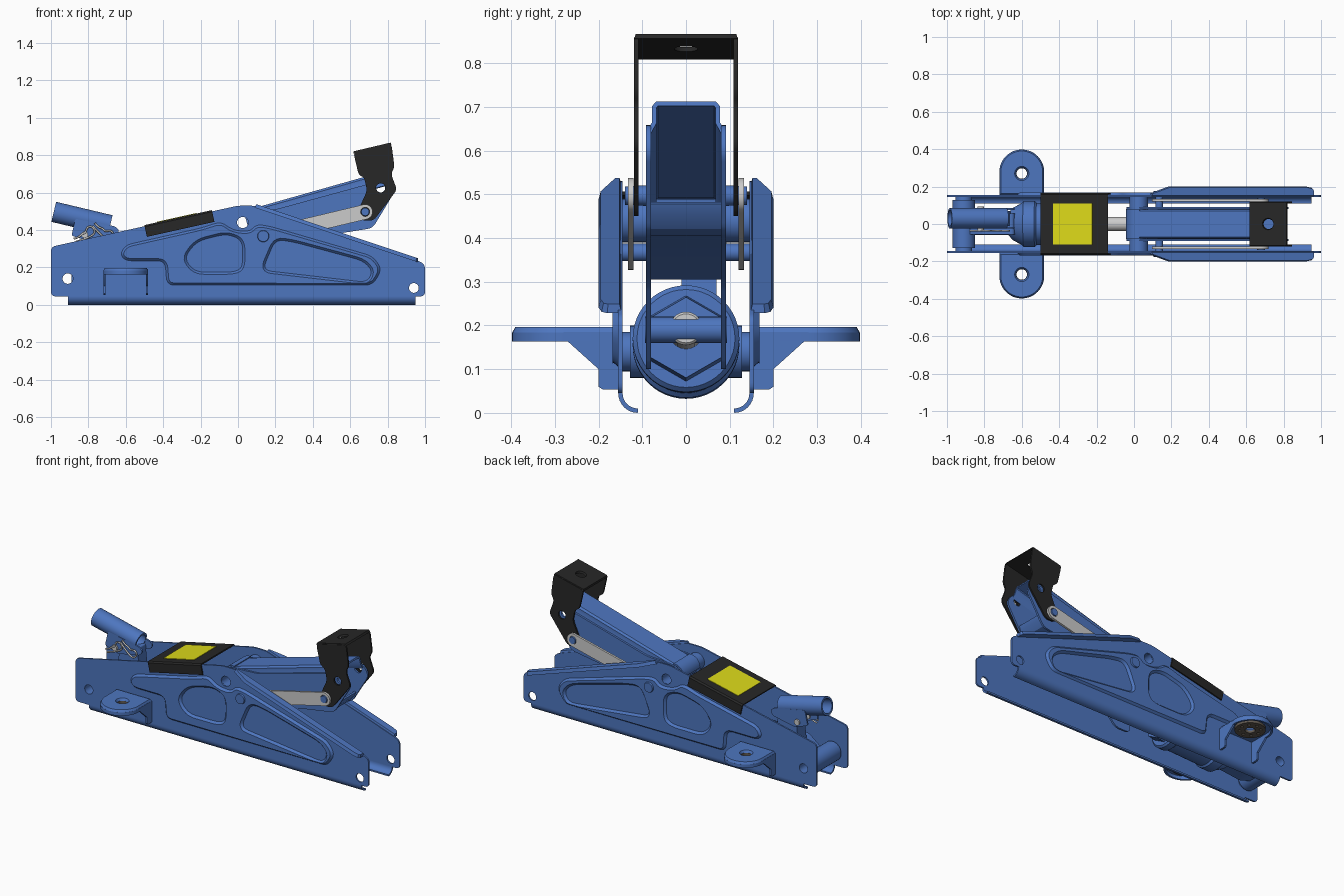
import bpy, bmesh
from math import sin, cos, pi, radians
from mathutils import Vector, Matrix

if "Cube" in bpy.data.objects:
    bpy.data.objects.remove(bpy.data.objects["Cube"])


def material(name, rgb):
    m = bpy.data.materials.new(name)
    m.diffuse_color = (*rgb, 1)
    m.use_nodes = True
    m.node_tree.nodes["Principled BSDF"].inputs["Base Color"].default_value = m.diffuse_color
    return m


BLUE = material("blue_paint", (0.075, 0.18, 0.52))
BLACK = material("black_paint", (0.02, 0.02, 0.02))
YELLOW = material("yellow_label", (0.72, 0.70, 0.01))
STEEL = material("steel", (0.6, 0.6, 0.6))
BROWN = material("bearing_brown", (0.12, 0.10, 0.08))


# ---------- helpers ----------
def circle(x, y, r, n=28, a0=0.0):
    return [(x + r * cos(a0 + 2 * pi * i / n), y + r * sin(a0 + 2 * pi * i / n)) for i in range(n)]


def arc(x, y, r, a, b, n=8):
    return [(x + r * cos(radians(a + (b - a) * i / n)), y + r * sin(radians(a + (b - a) * i / n)))
            for i in range(n + 1)]


def rounded(pts, r, n=5):
    """Fillet every corner of a closed outline."""
    P = [Vector(p) for p in pts]
    out = []
    for i, p in enumerate(P):
        a, b = P[i - 1] - p, P[(i + 1) % len(P)] - p
        s = p + a.normalized() * min(r, a.length * .45)
        e = p + b.normalized() * min(r, b.length * .45)
        for k in range(n + 1):
            t = k / n
            out.append(s * (1 - t) ** 2 + p * 2 * t * (1 - t) + e * t * t)
    return out


def offset(pts, d, closed=True):
    P = [Vector(p) for p in pts]
    n, out = len(P), []
    for i in range(n):
        e1 = (P[i] - P[i - 1]).normalized()
        e2 = (P[(i + 1) % n] - P[i]).normalized()
        if not closed and i == 0:
            e1 = e2
        if not closed and i == n - 1:
            e2 = e1
        m = Vector((-e1.y - e2.y, e1.x + e2.x))
        out.append(P[i] + m * (2 * d / max(m.dot(m), .5)))
    return out


def band(path, t):
    """Outline of a sheet of thickness t following an open path."""
    return offset(path, t / 2, False) + offset(path, -t / 2, False)[::-1]


def slot(p, q, r):
    d = Vector(q) - Vector(p)
    a = d.angle_signed(Vector((1, 0))) * 180 / pi
    return arc(*p, r, a + 90, a + 270, 12) + arc(*q, r, a - 90, a + 90, 12)


def area(P):
    return sum(P[i - 1][0] * P[i][1] - P[i][0] * P[i - 1][1] for i in range(len(P)))


def finish(name, bm, M, mat):
    bm.transform(M)
    bmesh.ops.recalc_face_normals(bm, faces=bm.faces[:])
    me = bpy.data.meshes.new(name)
    bm.to_mesh(me)
    bm.free()
    me.materials.append(mat)
    ob = bpy.data.objects.new(name, me)
    bpy.context.collection.objects.link(ob)
    return ob


def prism(name, M, t, outline, holes=(), mat=BLUE, taper=0.0):
    """Extrude an outline with holes by t along local z; taper chamfers the far side."""
    bm = bmesh.new()
    caps = ([], [])
    for i, L in enumerate([outline, *holes]):
        L = [Vector(p) for p in L]
        if (area(L) > 0) != (i == 0):
            L.reverse()
        top = offset(L, taper) if taper else L
        lo = [bm.verts.new((p.x, p.y, 0)) for p in L]
        hi = [bm.verts.new((p.x, p.y, t)) for p in top]
        for k in range(len(L)):
            bm.faces.new((lo[k - 1], lo[k], hi[k], hi[k - 1]))
            caps[0].append(bm.edges.get((lo[k - 1], lo[k])))
            caps[1].append(bm.edges.get((hi[k - 1], hi[k])))
    for c in caps:
        bmesh.ops.triangle_fill(bm, use_beauty=True, edges=c, normal=(0, 0, 1))
    return finish(name, bm, M, mat)


def lathe(name, M, profile, mat=BLUE):
    bm = bmesh.new()
    vs = [bm.verts.new((x, r, 0)) for x, r in profile]
    es = [bm.edges.new(p) for p in zip(vs, vs[1:])]
    bmesh.ops.spin(bm, geom=vs + es, cent=(0, 0, 0), axis=(1, 0, 0), angle=2 * pi, steps=48)
    bmesh.ops.remove_doubles(bm, verts=bm.verts[:], dist=1e-5)
    return finish(name, bm, M, mat)


def frame(x, y, z, o):
    M = Matrix((x, y, z)).transposed().to_4x4()
    M.translation = o
    return M


def side(y, s=1):            # outline in x-z, extruded away from the middle
    return frame((1, 0, 0), (0, 0, 1), (0, s, 0), (0, y * s, 0))


def cross(x, z=0, deg=0, y=0):    # outline in y-z, extruded along a sloping x
    a = radians(deg)
    return frame((0, 1, 0), (-sin(a), 0, cos(a)), (cos(a), 0, sin(a)), (x, y, z))


def flat(x, z, deg=0):       # outline in plan, extruded upwards
    a = radians(deg)
    return frame((cos(a), 0, sin(a)), (0, 1, 0), (-sin(a), 0, cos(a)), (x, 0, z))


PIVOT, REAR, LINK_LOW, LINK_TOP, EYE = (.025, .44), (-.91, .14), (.135, .367), (.68, .497), (.763, .625)
plate = rounded([(-1, .045), (-1, .31), (0, .53), (.09, .53), (.965, .235), (1, .215), (1, .045)], .025)
emboss = rounded([(-.63, .27), (-.6, .32), (-.2, .41), (-.09, .445), (-.03, .40), (.06, .39), (.1, .43),
                  (.17, .42), (.72, .26), (.77, .19), (.72, .105), (-.38, .105), (-.39, .235), (-.6, .235)], .04)
window_a = rounded([(-.29, .25), (-.22, .34), (-.06, .38), (.025, .345), (.025, .2), (-.02, .175), (-.23, .175)], .05)
window_b = rounded([(.13, .185), (.2, .35), (.3, .335), (.67, .235), (.72, .18), (.69, .12)], .05)

for s, tag in ((1, "left"), (-1, "right")):
    # frame side plate with pressed panel, bottom curl and top flange
    prism(f"side_plate_{tag}", side(.145, s), .01, plate,
          [circle(*REAR, .028), circle(.94, .09, .026), circle(*PIVOT, .031)])
    prism(f"side_panel_{tag}", side(.155, s), .013, emboss, [window_a, window_b], taper=.012)
    prism(f"side_boss_{tag}", side(.155, s), .022, circle(*LINK_LOW, .035), taper=.006)
    curl = [(s * y, z) for y, z in [(.15, .05)] + arc(.11, .045, .04, 0, -90)]
    prism(f"bottom_curl_{tag}", cross(-.91), 1.86, band(curl, .01))
    prism(f"top_flange_{tag}", flat(.088, .52, -18.5), .02,
          [(x, s * y) for x, y in [(0, .147), (0, .165), (.1, .2), (.88, .2), (.91, .193), (.92, .18), (.92, .147)]],
          taper=.005)

    # caster wing: top, skirt, gussets and bearing
    tip = [(-.72, .155)] + arc(-.6, .278, .12, 180, 0, 24) + [(-.48, .155)]
    prism(f"wing_top_{tag}", flat(0, .183), .014, [(x, s * y) for x, y in tip], [circle(-.6, s * .27, .03)], taper=.008)
    rim = [(-.714, .155)] + arc(-.6, .278, .114, 180, 0, 24) + [(-.486, .155)]
    prism(f"wing_skirt_{tag}", flat(0, .163), .021, [(x, s * y) for x, y in band(rim, .012)])
    gusset = [(.155, .185), (.28, .185), (.27, .163), (.2, .1), (.2, .06), (.19, .053), (.155, .053)]
    for x in (-.72, -.492):
        prism(f"wing_gusset_{tag}", cross(x), .012, [(s * y, z) for y, z in gusset])
    prism(f"wing_bearing_{tag}", flat(0, .168), .015, circle(-.6, s * .27, .085),
          [circle(-.6, s * .27, .028)] + [circle(*p, .009, 10) for p in circle(-.6, s * .27, .058, 8)], BROWN)

    # lift arm cheek
    cheek = rounded([(-.04, .41), (-.01, .49), (.05, .503), (.2, .51), (.73, .655), (.80, .66), (.835, .60),
                     (.72, .41), (.5, .375), (.25, .30), (.06, .10), (-.04, .10)], .03)
    prism(f"arm_cheek_{tag}", side(.08, s), .012, cheek, [circle(*PIVOT, .03), circle(*EYE, .024)])

    # parallel link and its pins
    prism(f"link_{tag}", side(.12, s), .013, slot(LINK_LOW, LINK_TOP, .04),
          [circle(*LINK_LOW, .02), circle(*LINK_TOP, .024)], STEEL)
    prism(f"link_low_pin_{tag}", side(.09, s), .06, circle(*LINK_LOW, .02))
    prism(f"link_top_pin_{tag}", side(.085, s), .054, circle(*LINK_TOP, .024), taper=.003)

    # saddle leg
    leg = rounded([(.617, .815), (.82, .863), (.837, .735), (.818, .70), (.85, .615), (.725, .45),
                   (.66, .45), (.64, .50), (.69, .61), (.675, .68), (.645, .695)], .022)
    prism(f"saddle_leg_{tag}", side(.109, s), .01, leg, [circle(*EYE, .025), circle(*LINK_TOP, .022)], BLACK)

# hollow cross tubes
for name, p, ro, half in (("arm_pivot_tube", PIVOT, .05, .15), ("rear_tube", REAR, .06, .128)):
    prism(name, side(-half), half * 2, circle(*p, ro), [circle(*p, .03)])
for s in (1, -1):
    prism("rear_spacer", side(.128, s), .018, circle(*REAR, .045), [circle(*REAR, .029)])

# lift arm roof and belly
roof = [(-.086, -.075), (-.073, -.05), (-.073, -.012), (-.066, -.004),
        (.066, -.004), (.073, -.012), (.073, -.05), (.086, -.075)]
prism("arm_roof", cross(.03, .5, 15.8), .775, band(roof, .01))
prism("arm_back", side(-.08), .16, band(arc(*PIVOT, .062, 180, 85), .01))
prism("arm_belly", side(-.08), .16, band([(.25, .31), (.5, .385), (.66, .41), (.71, .425), (.735, .455), (.745, .48)], .01))

# saddle top
prism("saddle_top", flat(.617, .808, 13.3), .012, rounded([(0, -.119), (.21, -.119), (.21, .119), (0, .119)], .006),
      [circle(.105, 0, .027)], BLACK, taper=.004)

# warning cover and label
cover = [(-.162, -.06), (-.162, -.006), (-.156, 0), (.156, 0), (.162, -.006), (.162, -.06)]
prism("cover", cross(-.5, .422, 12.5), .37, band(cover, .008), mat=BLACK)
prism("cover_label", flat(-.5, .422, 12.5), .007, [(.07, -.11), (.285, -.11), (.285, .11), (.07, .11)], mat=YELLOW)

# hydraulic unit, tilted slightly upward
tilt = Matrix.Translation((-.5, 0, .158)) @ Matrix.Rotation(radians(-2.5), 4, 'Y')
lathe("hydraulic_body", tilt, [(-.35, 0), (-.35, .06), (-.17, .06), (-.15, .085), (-.1, .112), (-.09, .122), (-.03, .122),
                               (-.02, .112), (.22, .112), (.23, .122), (.27, .122), (.28, .112), (.28, 0)])
prism("hex_nut", tilt @ cross(.28), .05, circle(0, 0, .098, 6, pi / 2), taper=.005)
lathe("ram_rod", Matrix.Translation((0, 0, .012)) @ tilt, [(.32, 0), (.32, .038), (.53, .038), (.535, .033), (.535, 0)], STEEL)
prism("ram_pin", side(-.094), .188, circle(.015, .19, .03))
prism("pump_base", side(-.055), .11, rounded([(-.89, .10), (-.89, .18), (-.8, .25), (-.64, .25), (-.62, .09), (-.8, .07)], .02))
prism("pump_stem", side(-.01), .08, rounded([(-.82, .2), (-.80, .38), (-.68, .40), (-.66, .2)], .01))

# handle socket and yoke
prism("handle_socket", cross(-.985, .497, -13.4, .03), .31, circle(0, 0, .055), [circle(0, 0, .043)])
for y in (-.025, .075):
    prism("socket_yoke", side(y), .01, rounded([(-.89, .37), (-.87, .46), (-.66, .42), (-.635, .40), (-.65, .37), (-.8, .34)], .012))
    prism("yoke_pin", side(y - .012), .03, circle(-.82, .375, .018), mat=STEEL)

# spring clips
for x, z, deg in ((-.83, .37, 30), (-.73, .40, -35)):
    cu = bpy.data.curves.new("spring_clip", 'CURVE')
    cu.dimensions, cu.bevel_depth, cu.bevel_resolution = '3D', .005, 2
    sp = cu.splines.new('NURBS')
    path = [(-.05, .01), (-.02, .0), (0, .015), (.02, -.0), (.04, .03), (.07, .02), (.07, -.02), (.04, -.03), (-.05, -.01)]
    sp.points.add(len(path) - 1)
    c, d = cos(radians(deg)), sin(radians(deg))
    for p, (u, v) in zip(sp.points, path):
        p.co = (x + u * c - v * d, -.036, z + u * d + v * c, 1)
    sp.use_endpoint_u = True
    cu.materials.append(STEEL)
    bpy.context.collection.objects.link(bpy.data.objects.new("spring_clip", cu))

# smooth rounded surfaces, keep sharp edges
for ob in bpy.context.scene.objects:
    ob.select_set(ob.type == 'MESH')
    if ob.type == 'MESH':
        bpy.context.view_layer.objects.active = ob
bpy.ops.object.shade_smooth_by_angle(angle=radians(30))
